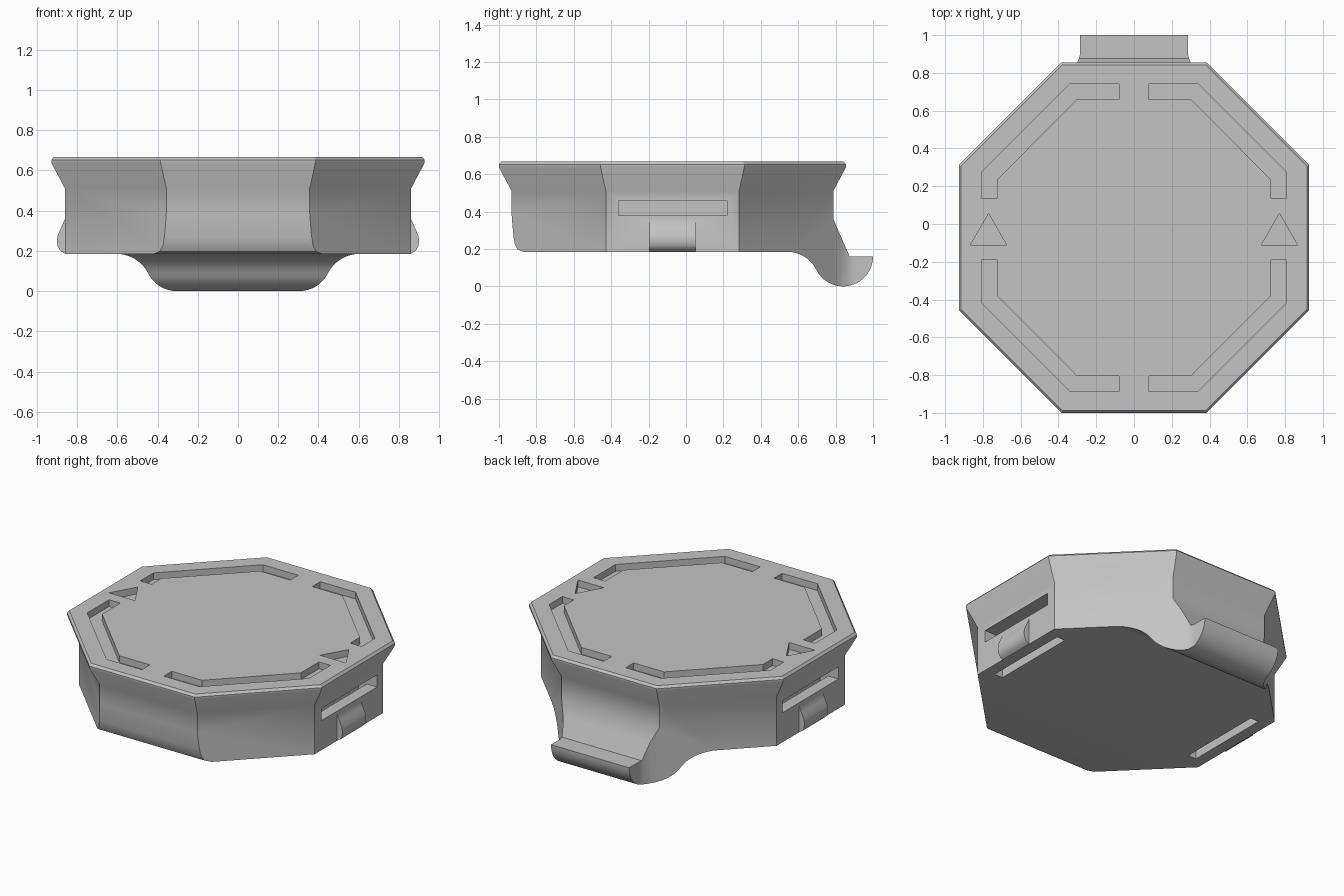
import bpy, bmesh
from math import cos, sin, radians, tan, pi

cube = bpy.data.objects.get("Cube")
if cube:
    bpy.data.objects.remove(cube, do_unlink=True)

# Single plain grey
grey = bpy.data.materials.new("plain_grey")
grey.use_nodes = True
colour = (0.55, 0.55, 0.55, 1)
grey.diffuse_color = colour
grey.node_tree.nodes["Principled BSDF"].inputs["Base Color"].default_value = colour

CY = -0.0725          # octagon centre in y
LOW = 0.86            # apothem of the lower body
T = tan(pi / 8)


def loft(name, rings):
    """Closed solid through matching rings of points."""
    bm = bmesh.new()
    loops = [[bm.verts.new(p) for p in ring] for ring in rings]
    n = len(loops[0])
    for a, b in zip(loops, loops[1:]):
        for i in range(n):
            j = (i + 1) % n
            bm.faces.new((a[i], a[j], b[j], b[i]))
    bm.faces.new(loops[0][::-1])
    bm.faces.new(loops[-1])
    bmesh.ops.recalc_face_normals(bm, faces=bm.faces)
    mesh = bpy.data.meshes.new(name)
    bm.to_mesh(mesh)
    bm.free()
    mesh.materials.append(grey)
    ob = bpy.data.objects.new(name, mesh)
    bpy.context.collection.objects.link(ob)
    return ob


def prism(name, pts, axis, lo, hi):
    """Extrude a 2D outline along the named axis."""
    place = {"x": lambda u, v, w: (w, u, v),
             "y": lambda u, v, w: (u, w, v),
             "z": lambda u, v, w: (u, v, w)}[axis]
    return loft(name, [[place(u, v, w) for u, v in pts] for w in (lo, hi)])


def combine(ob, other, operation):
    mod = ob.modifiers.new(operation.lower(), "BOOLEAN")
    mod.operation, mod.solver, mod.object = operation, "EXACT", other
    bpy.context.view_layer.objects.active = ob
    bpy.ops.object.modifier_apply(modifier=mod.name)
    bpy.data.objects.remove(other, do_unlink=True)


def arc(cu, cv, r, start, end, steps):
    angles = [radians(start + (end - start) * i / steps) for i in range(steps + 1)]
    return [(cu + r * cos(a), cv + r * sin(a)) for a in angles]


def octagon(apothem, z):
    r = apothem / cos(pi / 8)
    return [(r * cos((i + 0.5) * pi / 4), CY + r * sin((i + 0.5) * pi / 4), z)
            for i in range(8)]


# Side profile: rounded front foot, flat base, curled hook at the back
profile = [(-0.935, 0.55), (-0.935, 0.42), (-0.929, 0.34), (-0.923, 0.27),
           (-0.915, 0.225), (-0.9, 0.197), (-0.87, 0.185)]
profile += arc(0.54, 0.009, 0.176, 90, 26.7, 10)
profile += arc(0.84, 0.16, 0.16, 206.7, 360, 20)
profile += [(0.875, 0.16), (CY + LOW, 0.36), (CY + LOW, 0.55)]
body = prism("body", profile, "x", -1, 1)

# Plan outline: octagon with a narrow tongue for the hook
c = LOW * T
half = [(c, CY - LOW), (LOW, CY - c), (LOW, CY + c), (0.318, CY + LOW + c - 0.318),
        (0.298, 0.86), (0.288, 0.885), (0.285, 0.91), (0.285, 1.05)]
plan = prism("plan", half + [(-x, y) for x, y in reversed(half)], "z", -0.1, 0.7)
combine(body, plan, "INTERSECT")

# Flared top plate with a chamfered rim
flare = loft("flare", [octagon(a, z) for a, z in
                       ((0.85, 0.491), (0.9275, 0.637), (0.9275, 0.652), (0.915, 0.667))])
combine(body, flare, "UNION")

# Side clips, strap slots and channels open to the base
clip = [(0.82, 0.375), (0.853, 0.375), (0.878, 0.318), (0.895, 0.28), (0.9, 0.25),
        (0.896, 0.222), (0.883, 0.2), (0.86, 0.187), (0.82, 0.187)]
for s in (1, -1):
    combine(body, prism("clip", [(s * x, z) for x, z in clip], "y", -0.195, 0.05), "UNION")
    slot = [(0.725, 0.1), (0.785, 0.1), (0.785, 0.38), (1.0, 0.38), (1.0, 0.46), (0.725, 0.46)]
    combine(body, prism("slot", [(s * x, z) for x, z in slot], "y", -0.36, 0.22), "DIFFERENCE")

# Recessed corner grooves and arrow marks on the top
for s in (1, -1):
    for t, end in ((1, 0.207), (-1, 0.118)):
        groove = [(0.08, 0.815), (0.338, 0.815), (0.808, 0.345), (0.808, end),
                  (0.725, end), (0.725, 0.308), (0.302, 0.732), (0.08, 0.732)]
        pts = [(s * x, CY + t * y) for x, y in groove]
        combine(body, prism("groove", pts, "z", 0.622, 0.8), "DIFFERENCE")
    arrow = [(s * 0.77, 0.055), (s * 0.675, -0.11), (s * 0.865, -0.11)]
    combine(body, prism("arrow", arrow, "z", 0.622, 0.8), "DIFFERENCE")

# Smooth curves, crisp edges
bpy.ops.object.select_all(action="DESELECT")
body.select_set(True)
bpy.context.view_layer.objects.active = body
bpy.ops.object.shade_smooth_by_angle(angle=radians(30))
